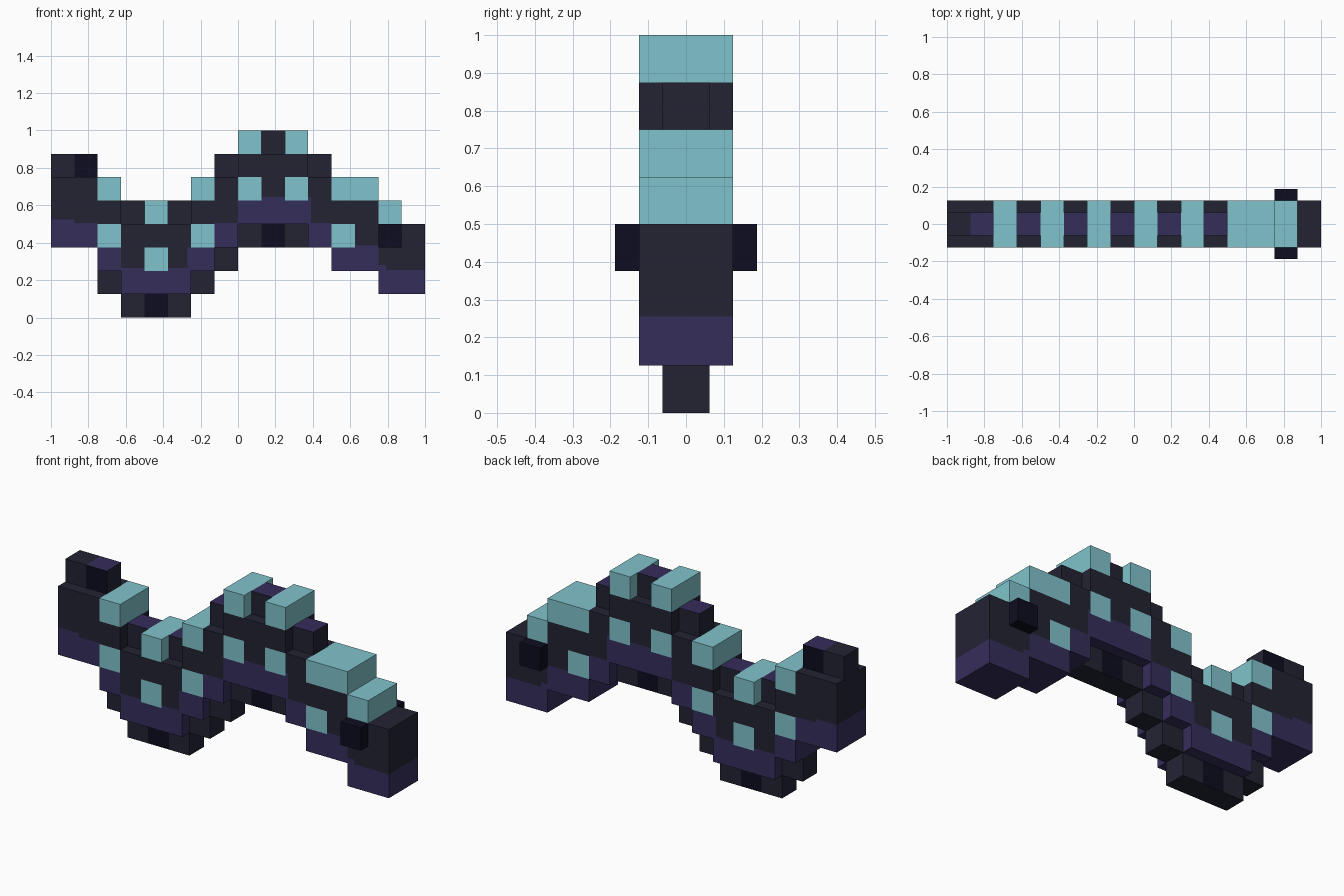
import bpy, bmesh
from mathutils import Vector

if "Cube" in bpy.data.objects:
    bpy.data.objects.remove(bpy.data.objects["Cube"])

U = 0.125  # block size


def material(name, rgb):
    m = bpy.data.materials.new(name)
    m.diffuse_color = (*rgb, 1)
    m.use_nodes = True
    m.node_tree.nodes["Principled BSDF"].inputs["Base Color"].default_value = m.diffuse_color
    return m


MATS = [material("dark scale", (0.0168, 0.0168, 0.0343)),
        material("purple belly", (0.0369, 0.0262, 0.1046)),
        material("pale teal", (0.216, 0.552, 0.604)),
        material("near black", (0.004, 0.004, 0.0152))]
DARK, PURPLE, TEAL, BLACK = range(4)


def build(name, cells, y0, y1, colour, cuts=()):
    """Outer skin of a set of (column, row) blocks, coloured by colour(col, row, x, z, normal)."""
    bm = bmesh.new()
    for i, j in sorted(cells):
        xa, xb, za, zb = -1 + i * U, -1 + (i + 1) * U, j * U, (j + 1) * U
        quads = [[(xa, y0, za), (xb, y0, za), (xb, y0, zb), (xa, y0, zb)],
                 [(xb, y1, za), (xa, y1, za), (xa, y1, zb), (xb, y1, zb)]]
        if (i - 1, j) not in cells:
            quads.append([(xa, y1, za), (xa, y0, za), (xa, y0, zb), (xa, y1, zb)])
        if (i + 1, j) not in cells:
            quads.append([(xb, y0, za), (xb, y1, za), (xb, y1, zb), (xb, y0, zb)])
        if (i, j - 1) not in cells:
            quads.append([(xa, y1, za), (xb, y1, za), (xb, y0, za), (xa, y0, za)])
        if (i, j + 1) not in cells:
            quads.append([(xa, y0, zb), (xb, y0, zb), (xb, y1, zb), (xa, y1, zb)])
        for q in quads:
            bm.faces.new([bm.verts.new(p) for p in q])
    bmesh.ops.remove_doubles(bm, verts=bm.verts, dist=1e-4)
    # extra cuts where the colour border leaves the block grid
    for axis, value in cuts:
        n = Vector((0, 0, 0))
        n[axis] = 1
        bmesh.ops.bisect_plane(bm, geom=bm.verts[:] + bm.edges[:] + bm.faces[:],
                               plane_co=n * value, plane_no=n)
    bm.normal_update()
    for f in bm.faces:
        p = f.calc_center_median() - f.normal * 0.002
        f.material_index = colour(int((p.x + 1) / U), int(p.z / U), p.x, p.z, f.normal)
    me = bpy.data.meshes.new(name)
    bm.to_mesh(me)
    bm.free()
    for m in MATS:
        me.materials.append(m)
    ob = bpy.data.objects.new(name, me)
    bpy.context.collection.objects.link(ob)
    return ob


# Body: bottom and top row of each column, tail to head
SPANS = [(3, 6), (3, 6), (2, 6), (1, 4), (1, 5), (1, 4), (2, 6), (3, 6),
         (4, 8), (4, 7), (4, 8), (3, 6), (2, 6), (2, 6), (1, 5), (1, 4)]
body = {(i, j) for i, (a, b) in enumerate(SPANS) for j in range(a, b)}
CAPS = {2, 4, 6, 8, 10, 12, 13, 14}
SPOTS = {(2, 3), (4, 2), (6, 3), (8, 5), (10, 5), (12, 3)}
# Belly border height up to each x
BELLY = [(-0.875, 0.525), (-0.75, 0.505), (-0.625, 0.375), (-0.27, 0.265),
         (-0.125, 0.375), (0, 0.505), (0.39, 0.645), (0.5, 0.505),
         (0.75, 0.385), (0.79, 0.28), (1.1, 0.255)]


def body_colour(i, j, x, z, n):
    if (i, j) in SPOTS or (i in CAPS and j == SPANS[i][1] - 1):
        return TEAL
    limit = next(h for edge, h in BELLY if x < edge)
    return PURPLE if z < limit else DARK


build("body", body, -U, U, body_colour,
      [(0, -0.27), (0, 0.39), (0, 0.79)] +
      [(2, z) for z in (0.255, 0.265, 0.28, 0.385, 0.505, 0.525, 0.645)])

# Narrow ridge along the back, including the tail fin
ridge = {(0, 6), (1, 6), (3, 4), (5, 4), (7, 6), (9, 7), (11, 6)}


def ridge_colour(i, j, x, z, n):
    if n.z > 0.5:
        return DARK if i == 0 else PURPLE
    return BLACK if i == 1 and abs(n.y) > 0.5 else DARK


build("back_ridge", ridge, -U / 2, U / 2, ridge_colour)

# Narrow keel under the belly
keel = {(2, 1), (3, 0), (4, 0), (5, 0), (6, 1), (7, 2), (8, 3), (9, 3), (10, 3)}
build("belly_keel", keel, -U / 2, U / 2,
      lambda i, j, x, z, n: BLACK if i in (4, 9) and abs(n.y) > 0.5 else DARK)

# Eyes on both sides of the head
for side, y0 in (("front", -1.5 * U), ("back", U)):
    build(side + "_eye", {(14, 3)}, y0, y0 + U / 2, lambda *a: BLACK)
